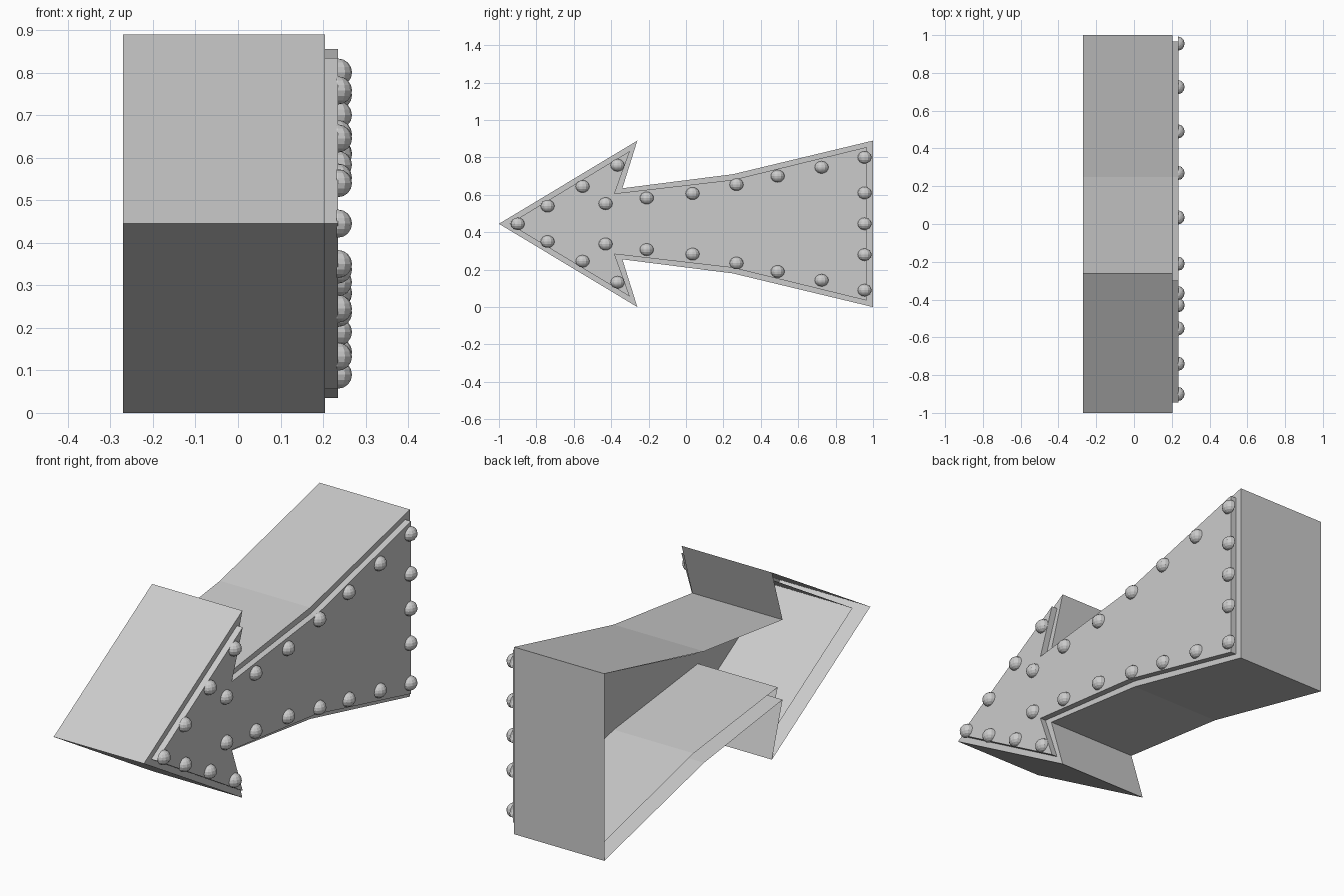
import bpy, bmesh

if "Cube" in bpy.data.objects:
    bpy.data.objects.remove(bpy.data.objects["Cube"])

MID = 0.445  # height of the arrow's mirror line

# Upper half outlines as (y, z), tip to tail
OUTER = [(-1, MID), (-.26, .89), (-.34, .635), (.25, .71), (1, .89)]
INNER = [(-.945, MID), (-.30, .834), (-.382, .607), (.25, .68), (.965, .855)]
# Upper half bulb positions as (y, z)
BULBS = [(-.9, MID), (-.74, .54), (-.553, .645), (-.366, .758), (-.43, .553),
         (-.21, .583), (.035, .607), (.27, .655), (.49, .70), (.725, .747),
         (.955, .80), (.955, .61), (.955, MID)]


def finish(name, bm):
    mesh = bpy.data.meshes.new(name)
    bmesh.ops.recalc_face_normals(bm, faces=bm.faces)
    bm.to_mesh(mesh)
    bm.free()
    obj = bpy.data.objects.new(name, mesh)
    bpy.context.collection.objects.link(obj)
    return obj


def arrow_tray(name, half, x_back, x_front):
    """Arrow with side walls and a front face, open at the back."""
    outline = half + [(y, 2 * MID - z) for y, z in reversed(half[1:])]
    bm = bmesh.new()
    front = [bm.verts.new((x_front, y, z)) for y, z in outline]
    back = [bm.verts.new((x_back, y, z)) for y, z in outline]
    bm.faces.new(front)
    n = len(outline)
    for i in range(n):
        j = (i + 1) % n
        bm.faces.new((front[i], front[j], back[j], back[i]))
    return finish(name, bm)


def bulb(name, y, z):
    """Faceted half dome on the front panel."""
    bm = bmesh.new()
    bmesh.ops.create_uvsphere(bm, u_segments=12, v_segments=8, radius=1)
    bmesh.ops.bisect_plane(bm, geom=bm.verts[:] + bm.edges[:] + bm.faces[:],
                           plane_co=(-.1, 0, 0), plane_no=(1, 0, 0), clear_inner=True)
    bmesh.ops.scale(bm, vec=(.033, .037, .033), verts=bm.verts)
    bmesh.ops.translate(bm, vec=(.235, y, z), verts=bm.verts)
    return finish(name, bm)


# Outer casing and the raised, inset liner with its front panel
arrow_tray("outer_casing", OUTER, -.27, .205)
arrow_tray("inner_panel", INNER, -.215, .235)

# Bulbs, mirrored below the centre line
for i, (y, z) in enumerate(BULBS):
    bulb(f"bulb_upper_{i}", y, z)
    if z > MID:
        bulb(f"bulb_lower_{i}", y, 2 * MID - z)
